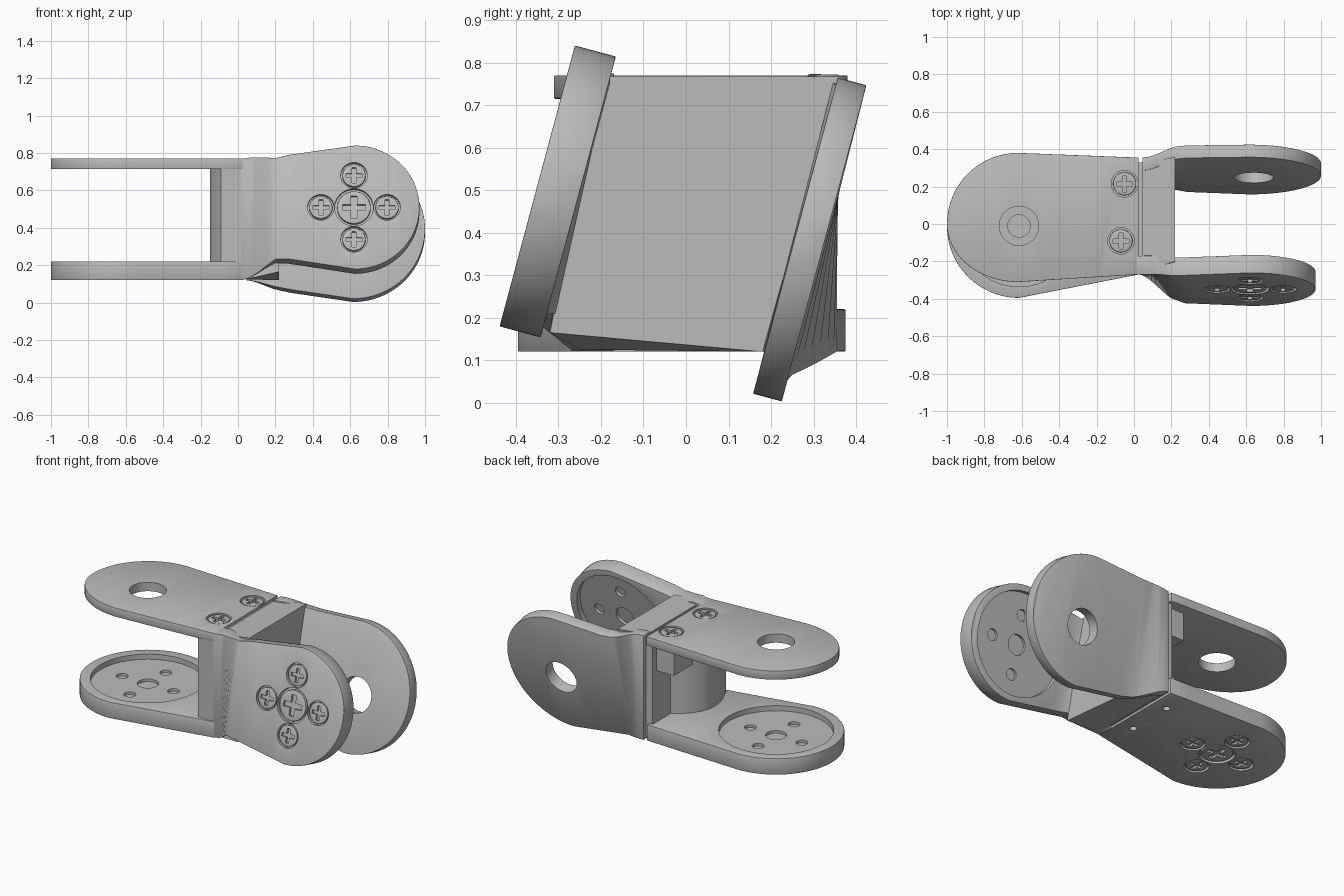
import bpy, bmesh, math
from mathutils import Vector, Matrix

if "Cube" in bpy.data.objects:
    bpy.data.objects.remove(bpy.data.objects["Cube"])

grey = bpy.data.materials.new("satin grey")
grey.use_nodes = True
grey.diffuse_color = (0.5, 0.5, 0.5, 1)
grey.node_tree.nodes["Principled BSDF"].inputs["Base Color"].default_value = (0.5, 0.5, 0.5, 1)

TILT = math.radians(15)


def make(name, sections, bevel=0):
    """Skin matching rings of points and cap both ends."""
    bm = bmesh.new()
    rings = [[bm.verts.new(p) for p in s] for s in sections]
    n = len(rings[0])
    bm.faces.new(rings[0])
    bm.faces.new(rings[-1])
    for a, b in zip(rings, rings[1:]):
        for i in range(n):
            j = (i + 1) % n
            bm.faces.new((a[i], a[j], b[j], b[i]))
    bmesh.ops.recalc_face_normals(bm, faces=bm.faces)
    mesh = bpy.data.meshes.new(name)
    bm.to_mesh(mesh)
    bm.free()
    mesh.materials.append(grey)
    ob = bpy.data.objects.new(name, mesh)
    bpy.context.collection.objects.link(ob)
    if bevel:
        mod = ob.modifiers.new("Bevel", 'BEVEL')
        mod.width, mod.segments = bevel, 2
        mod.limit_method, mod.angle_limit = 'ANGLE', math.radians(50)
        apply(ob, mod)
    return ob


def apply(ob, mod):
    bpy.context.view_layer.objects.active = ob
    bpy.ops.object.modifier_apply(modifier=mod.name)


def cut(ob, solids):
    """Subtract the solids one at a time."""
    for solid in solids:
        cutter = make("cutter", solid)
        cutter.hide_render = True
        mod = ob.modifiers.new("Cut", 'BOOLEAN')
        mod.operation, mod.solver, mod.object = 'DIFFERENCE', 'EXACT', cutter
        apply(ob, mod)
        bpy.data.objects.remove(cutter)


def smooth(ob):
    bpy.ops.object.select_all(action='DESELECT')
    ob.select_set(True)
    bpy.context.view_layer.objects.active = ob
    bpy.ops.object.shade_smooth_by_angle(angle=math.radians(30))


def prism(pts, z0, z1, m=Matrix()):
    return [[m @ Vector((x, y, z)) for x, y in pts] for z in (z0, z1)]


def disc(x, y, r, z0, z1, m=Matrix(), n=40):
    ring = [(x + r * math.cos(math.tau * i / n), y + r * math.sin(math.tau * i / n)) for i in range(n)]
    return prism(ring, z0, z1, m)


def cross(x, y, r, z0, z1, m):
    a, b = r * 0.6, r * 0.15
    pts = []
    for k in range(4):
        c, s = math.cos(k * math.pi / 2), math.sin(k * math.pi / 2)
        pts += [(x + c * u - s * v, y + s * u + c * v) for u, v in ((a, -b), (a, b), (b, b))]
    return prism(pts, z0, z1, m)


def frame(origin, normal):
    """Local z points out of the surface, local x stays along world x."""
    x, n = Vector((1, 0, 0)), Vector(normal).normalized()
    m = Matrix((x, n.cross(x), n)).transposed().to_4x4()
    m.translation = Vector(origin)
    return m


def outline(keys, cx, rx):
    """Rows of (x, low, high): tapering arm through keys, then a rounded end."""
    rows = []
    for (x0, l0, h0), (x1, l1, h1) in zip(keys, keys[1:]):
        for i in range(6):
            t = i / 6
            rows.append((x0 + (x1 - x0) * t, l0 + (l1 - l0) * t, h0 + (h1 - h0) * t))
    _, low, high = keys[-1]
    for i in range(25):
        a = math.radians(87) * i / 24
        rows.append((cx + rx * math.sin(a), low * math.cos(a), high * math.cos(a)))
    return rows


def flat_plate(name, rows, z0, z1, y=0):
    return make(name, [[(x, y + l, z0), (x, y + h, z0), (x, y + h, z1), (x, y + l, z1)]
                       for x, l, h in rows], 0.009)


def twisted_plate(name, rows, root, tip, thick, x0, x1):
    """Upright at its root, leaning by TILT beyond x1; root and tip are outer-face centres."""
    sections = []
    for x, l, h in rows:
        t = min(1, max(0, (x - x0) / (x1 - x0)))
        t = t * t * (3 - 2 * t)
        c = Vector((0, *root)).lerp(Vector((0, *tip)), t)
        up = Vector((0, math.sin(TILT * t), math.cos(TILT * t)))
        inward = Vector((0, up.z, -up.y)) * thick
        c.x = x
        sections.append([c + up * l, c + up * h, c + up * h + inward, c + up * l + inward])
    return make(name, sections, 0.009)


def screws(name, plate, m, spots):
    """Countersunk pockets holding cross-head screws."""
    cut(plate, [disc(x, y, r, -0.022, 0.03, m) for x, y, r in spots])
    for i, (x, y, r) in enumerate(spots):
        head = make(f"{name}_{i + 1}", disc(x, y, r * 0.87, -0.03, -0.003, m), 0.004)
        cut(head, [cross(x, y, r, -0.018, 0.03, m)])
        smooth(head)


FOUR = [(0.177, 0), (-0.177, 0), (0, 0.177), (0, -0.177)]
HORN = [(0, 0, 0.103)] + [(x, y, 0.071) for x, y in FOUR]


def horn_mount(name, plate, m, r):
    """Round recess with blind holes inside, five screws outside."""
    cut(plate, [disc(0, 0, r, -0.2, -0.068, m, 64), disc(0, 0, 0.06, -0.19, -0.052, m)])
    cut(plate, [disc(x, y, 0.034, -0.19, -0.052, m) for x, y in FOUR])
    screws(name, plate, m, HORN)


# Level fork: thin upper plate with a bearing hole
upper = flat_plate("upper_plate", outline([(0.025, -0.27, 0.355), (-0.62, -0.31, 0.38)], -0.62, -0.38), 0.715, 0.77)
cut(upper, [disc(-0.615, -0.01, 0.105, 0.6, 0.9, n=56)])
screws("upper_screw", upper, frame((0, 0, 0.77), (0, 0, 1)),
       [(-0.05, 0.215, 0.071), (-0.07, -0.09, 0.071)])

# Level fork: thick lower plate with the horn recess
lower = flat_plate("lower_plate", outline([(0.025, -0.26, 0.36), (-0.615, -0.385, 0.385)], -0.615, -0.385),
                   0.12, 0.22, -0.01)
horn_mount("lower_screw", lower, frame((-0.615, -0.01, 0.12), (0, 0, -1)), 0.325)
cut(lower, [disc(-0.07, y, 0.02, 0, 0.16) for y in (-0.09, 0.2)])

# Rounded post joining the level plates, and a screw boss beside it
post = make("post", prism([(0.06, -0.268), (-0.09, -0.268), (-0.115, -0.21), (-0.138, -0.15), (-0.149, -0.09),
                           (-0.147, -0.03), (-0.13, 0.02), (-0.095, 0.075), (-0.05, 0.12), (0, 0.155),
                           (0.06, 0.18)], 0.15, 0.75))
boss = make("screw_boss", prism([(0.03, 0.1), (-0.12, 0.1), (-0.12, 0.29), (0.03, 0.29)], 0.54, 0.74))

# Leaning fork: thick front plate with the horn recess
front = twisted_plate("front_plate",
                      outline([(0.015, -0.325, 0.325), (0.07, -0.315, 0.325), (0.2, -0.275, 0.28),
                               (0.625, -0.342, 0.342)], 0.625, 0.345),
                      (-0.27, 0.445), (-0.35, 0.51), 0.1, 0.02, 0.26)
out = Vector((0, -math.cos(TILT), math.sin(TILT)))
horn_mount("front_screw", front, frame((0.62, -0.35, 0.51), out), 0.305)

# Leaning fork: thin back plate with a bearing hole
back = twisted_plate("back_plate",
                     outline([(0.045, -0.325, 0.325), (0.22, -0.325, 0.365), (0.615, -0.385, 0.385)], 0.615, 0.385),
                     (0.355, 0.445), (0.325, 0.375), -0.07, 0.04, 0.26)
cut(back, [disc(0.02, 0, 0.105, -0.3, 0.3, frame((0.62, 0.315, 0.337), -out), 56)])

# Web joining the leaning plates
web = make("web", [[(0.045, y, z) for y, z in ((-0.25, 0.125), (0.32, 0.125), (0.32, 0.765), (-0.25, 0.765))],
                   [(0.22, y, z) for y, z in ((-0.32, 0.165), (0.18, 0.12), (0.36, 0.768), (-0.2, 0.768))]])

# Recessed seam bridge between the two forks
bridge = make("seam_bridge", prism([(0, -0.25), (0.06, -0.25), (0.06, 0.33), (0, 0.33)], 0.135, 0.755))

for ob in (upper, lower, post, boss, front, back, web, bridge):
    smooth(ob)
